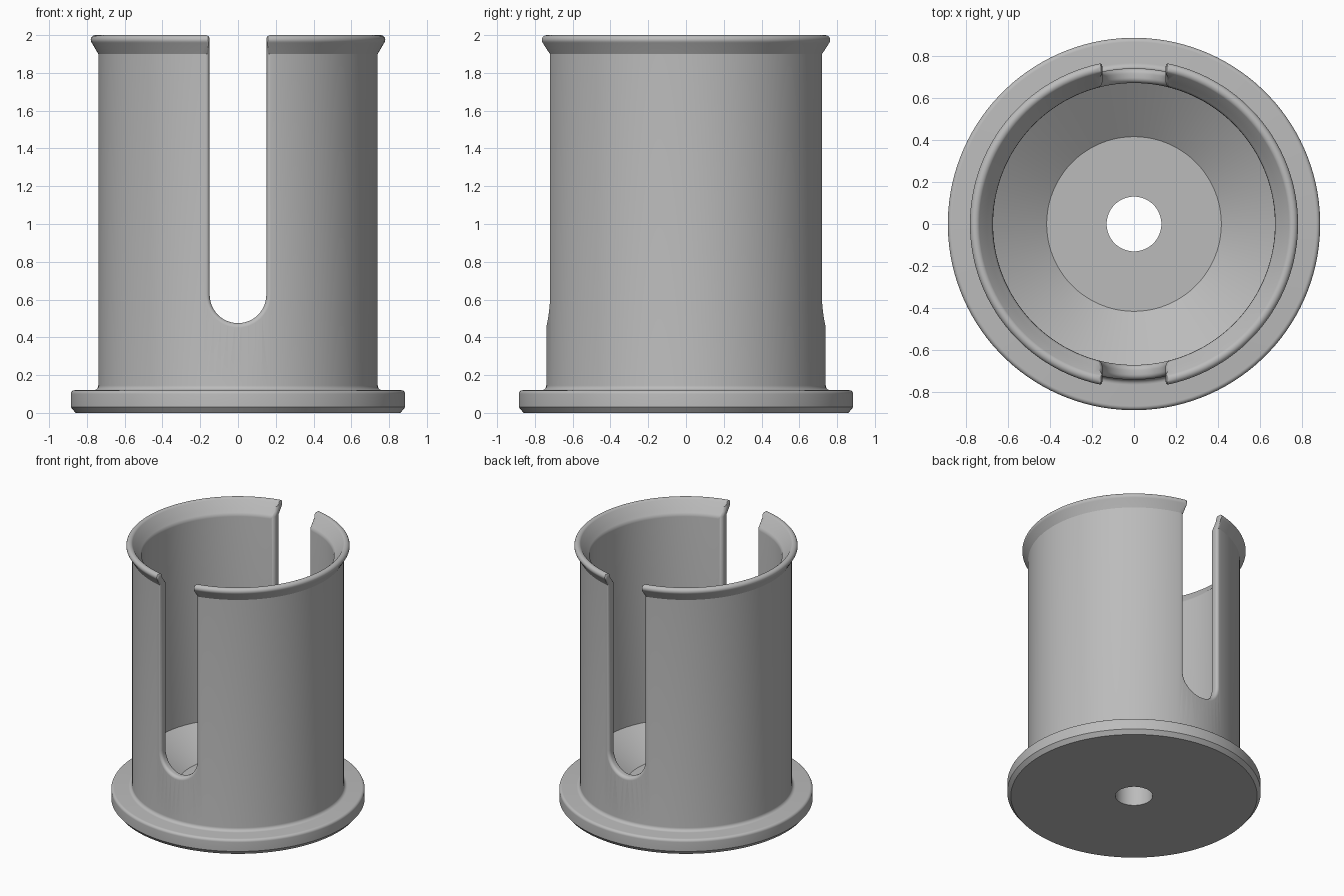
import bpy, bmesh, math

cube = bpy.data.objects.get("Cube")
if cube:
    bpy.data.objects.remove(cube)

SEGMENTS = 128
SLOT_HALF, SLOT_CENTRE_Z = 0.15, 0.625
FILLET = 0.025

grey = bpy.data.materials.new("plain grey")
grey.use_nodes = True
colour = (0.5, 0.5, 0.5, 1)
grey.diffuse_color = colour
grey.node_tree.nodes["Principled BSDF"].inputs["Base Color"].default_value = colour


def make_object(name, bm):
    bmesh.ops.recalc_face_normals(bm, faces=bm.faces)
    mesh = bpy.data.meshes.new(name)
    bm.to_mesh(mesh)
    bm.free()
    obj = bpy.data.objects.new(name, mesh)
    mesh.materials.append(grey)
    bpy.context.collection.objects.link(obj)
    return obj


def arc(cr, cz, radius, start, end, steps=6):
    """Points of an arc in the radius/height plane, angles in degrees."""
    angles = [math.radians(start + (end - start) * i / steps) for i in range(steps + 1)]
    return [(cr + radius * math.cos(a), cz + radius * math.sin(a)) for a in angles]


def lathe(name, profile):
    """Closed profile turned around z."""
    bm = bmesh.new()
    rings = []
    for i in range(SEGMENTS):
        a = math.tau * (i + 0.5) / SEGMENTS
        rings.append([bm.verts.new((r * math.sin(a), r * math.cos(a), z)) for r, z in profile])
    n = len(profile)
    for i, ring in enumerate(rings):
        nxt = rings[(i + 1) % SEGMENTS]
        for j in range(n):
            k = (j + 1) % n
            bm.faces.new((ring[j], ring[k], nxt[k], nxt[j]))
    return make_object(name, bm)


def wall_middle(z):
    """Radius of the middle of the wall, following the flared lip."""
    return 0.705 + 0.75 * min(max(z - 1.9, 0), 0.06)


def slot_cutter(name, side):
    """U-shaped cutter, widened at both wall surfaces to round the slot edges."""
    steps = [FILLET * math.sin(math.pi / 2 * i / 6) for i in range(7)]
    depths = [0.01 + s for s in steps] + [0.12]
    depths = [-d for d in reversed(depths)] + depths
    heights = [2.1, 2.0, 1.995, 1.985, 1.97, 1.96, 1.93, 1.9]
    bm = bmesh.new()
    loops = []
    for t in depths:
        bite = min(max(abs(t) - 0.01, 0), FILLET)
        half = SLOT_HALF + FILLET - math.sqrt(FILLET**2 - bite**2)
        right = []
        for z in heights:
            # rounded upper corners of the lip ends
            rise = min(max(z - 1.98, 0), 0.02)
            right.append((half + 0.02 - math.sqrt(0.02**2 - rise**2), z))
        bottom = arc(0, SLOT_CENTRE_Z, half, 0, -180, 24)
        outline = right + bottom + [(-x, z) for x, z in reversed(right)]
        loop = []
        for x, z in outline:
            r = wall_middle(z) + t
            loop.append(bm.verts.new((x, side * math.sqrt(r * r - x * x), z)))
        loops.append(loop)
    n = len(loops[0])
    for a, b in zip(loops, loops[1:]):
        for j in range(n):
            k = (j + 1) % n
            bm.faces.new((a[j], a[k], b[k], b[j]))
    bm.faces.new(loops[0])
    bm.faces.new(loops[-1])
    bmesh.ops.triangulate(bm, faces=bm.faces)
    cutter = make_object(name, bm)
    cutter.hide_render = True
    return cutter


# Cup: chamfered base flange, straight wall, flared lip, conical floor, drain hole
profile = [(0.13, 0), (0.86, 0), (0.885, 0.03)]
profile += arc(0.865, 0.1, 0.02, 0, 90)
profile += arc(0.765, 0.145, 0.025, 270, 180)
profile += [(0.74, 1.9)]
profile += arc(0.755, 1.975, 0.025, -40, 140, 12)
profile += [(0.7, 1.935), (0.68, 1.912), (0.672, 1.9), (0.67, 1.885)]
profile += [(0.67, 0.33), (0.415, 0.15), (0.13, 0.15)]
cup = lathe("slotted_cup", profile)

# Front and back slots
bpy.context.view_layer.objects.active = cup
for label, side in (("front", -1), ("back", 1)):
    cutter = slot_cutter(label + "_slot_cutter", side)
    cut = cup.modifiers.new(label + "_slot", "BOOLEAN")
    cut.operation = "DIFFERENCE"
    cut.solver = "EXACT"
    cut.object = cutter
    bpy.ops.object.modifier_apply(modifier=cut.name)
    bpy.data.objects.remove(cutter)

# Smooth shading with crisp edges
for obj in bpy.context.selected_objects:
    obj.select_set(False)
cup.select_set(True)
bpy.ops.object.shade_smooth_by_angle(angle=math.radians(30))
